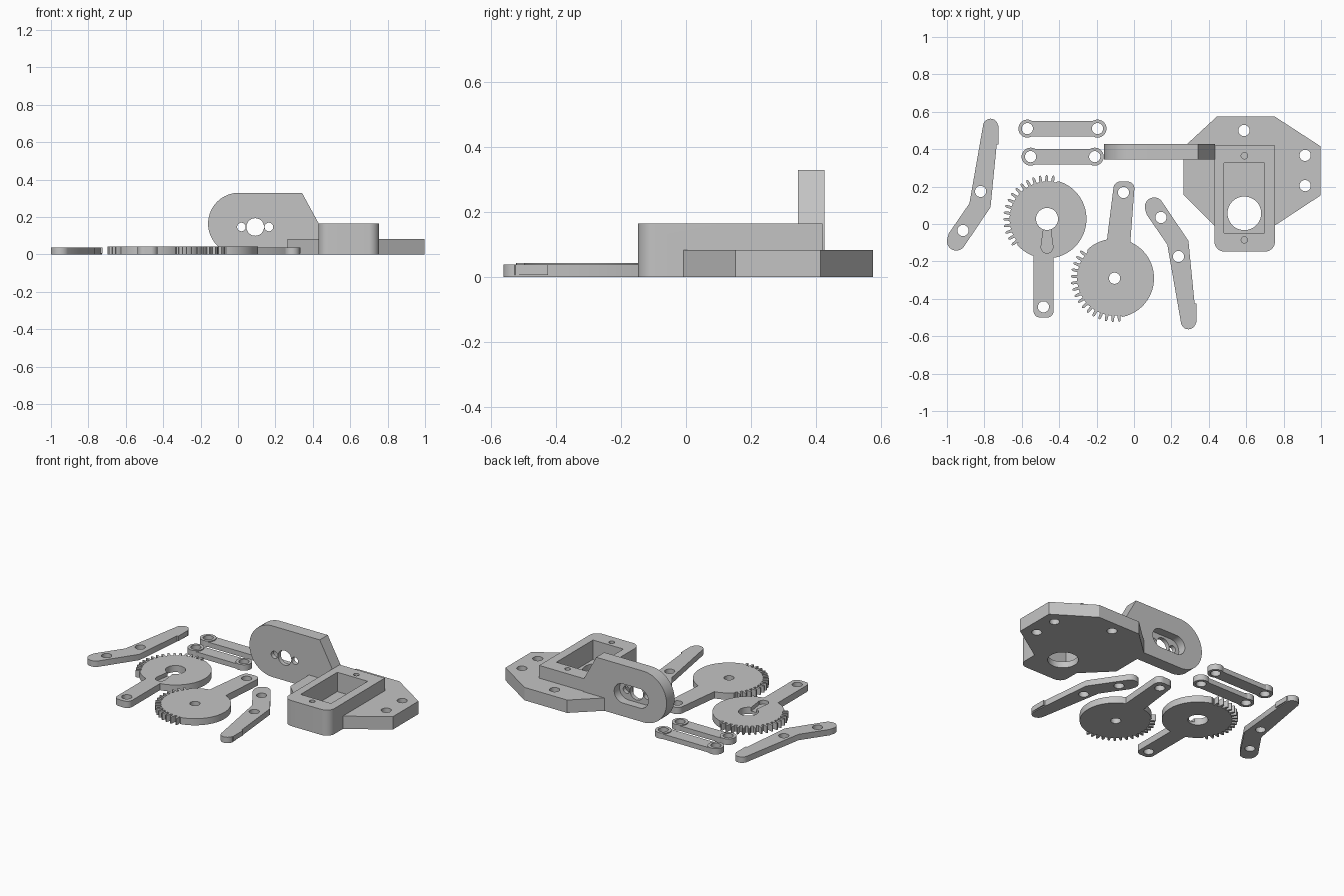
import bpy, bmesh, math
from mathutils import Matrix

if "Cube" in bpy.data.objects:
    bpy.data.objects.remove(bpy.data.objects["Cube"])

grey = bpy.data.materials.new("plain grey")
grey.diffuse_color = (0.55, 0.55, 0.55, 1)
grey.use_nodes = True
grey.node_tree.nodes["Principled BSDF"].inputs["Base Color"].default_value = grey.diffuse_color


def prism(name, pts, z0, z1):
    """Extrude an xy outline between two heights."""
    bm = bmesh.new()
    face = bm.faces.new([bm.verts.new((x, y, z0)) for x, y in pts])
    ext = bmesh.ops.extrude_face_region(bm, geom=[face])
    for v in ext["geom"]:
        if isinstance(v, bmesh.types.BMVert):
            v.co.z = z1
    bmesh.ops.recalc_face_normals(bm, faces=bm.faces)
    me = bpy.data.meshes.new(name)
    bm.to_mesh(me)
    bm.free()
    me.materials.append(grey)
    ob = bpy.data.objects.new(name, me)
    bpy.context.collection.objects.link(ob)
    return ob


def arc(cx, cy, r, a0, a1, n=12):
    return [(cx + r * math.cos(math.radians(a0 + (a1 - a0) * i / n)),
             cy + r * math.sin(math.radians(a0 + (a1 - a0) * i / n))) for i in range(n + 1)]


def circle(cx, cy, r, n=40):
    return arc(cx, cy, r, 0, 360, n)[:-1]


def rounded(x0, x1, y0, y1, low, high=0):
    """Rectangle with rounded low-y corners and optionally rounded high-y corners."""
    top = [(x1, y1), (x0, y1)] if not high else \
        arc(x1 - high, y1 - high, high, 0, 90) + arc(x0 + high, y1 - high, high, 90, 180)
    return arc(x0 + low, y0 + low, low, 180, 270) + arc(x1 - low, y0 + low, low, 270, 360) + top


def combine(ob, other, op):
    m = ob.modifiers.new("bool", "BOOLEAN")
    m.operation, m.object, m.solver = op, other, "EXACT"
    bpy.context.view_layer.objects.active = ob
    bpy.ops.object.modifier_apply(modifier=m.name)
    bpy.data.objects.remove(other)


def cut(ob, pts, z0=-0.1, z1=0.5):
    combine(ob, prism("cutter", pts, z0, z1), "DIFFERENCE")


def add(ob, pts, z0, z1):
    combine(ob, prism("addition", pts, z0, z1), "UNION")


def finish(ob):
    bpy.ops.object.select_all(action="DESELECT")
    ob.select_set(True)
    bpy.context.view_layer.objects.active = ob
    bpy.ops.object.shade_smooth_by_angle(angle=math.radians(30))


# Motor mount: faceted base plate with a raised servo box
mount = prism("motor_mount", [(0.445, 0.576), (0.75, 0.576), (0.998, 0.415), (0.998, 0.153),
                              (0.75, -0.01), (0.43, -0.01), (0.265, 0.155), (0.265, 0.41)], 0, 0.083)
add(mount, rounded(0.43, 0.754, -0.148, 0.421, 0.055), 0, 0.165)

# Upright bracket, drawn in x-z and stood up, with back pocket and shaft holes
bracket = prism("bracket", arc(0.005, 0.165, 0.165, 90, 270, 32) +
                [(0.432, 0), (0.432, 0.165), (0.342, 0.33)], -0.427, -0.345)
cut(bracket, arc(0.032, 0.147, 0.062, 90, 270, 20) + arc(0.152, 0.147, 0.062, -90, 90, 20), -0.5, -0.372)
for x, r in ((0.018, 0.023), (0.092, 0.047), (0.165, 0.023)):
    cut(bracket, circle(x, 0.147, r), -0.6, 0)
bracket.data.transform(Matrix.Rotation(math.pi / 2, 4, "X"))
combine(mount, bracket, "UNION")

# Mount pocket, shaft opening, bolt holes and blind screw holes
cut(mount, [(0.48, -0.047), (0.697, -0.047), (0.697, 0.327), (0.48, 0.327)], 0.04, 0.3)
cut(mount, circle(0.59, 0.057, 0.09, 48))
for x, y in ((0.588, 0.5), (0.915, 0.367), (0.915, 0.205)):
    cut(mount, circle(x, y, 0.03))
for y in (0.365, -0.085):
    cut(mount, circle(0.59, y, 0.017, 24), 0.06, 0.3)
finish(mount)

# Links: thin bars with ring ends
for name, xa, xb, y in (("upper_link", -0.57, -0.195, 0.51), ("lower_link", -0.553, -0.21, 0.36)):
    link = prism(name, [(xa, y - 0.041), (xb, y - 0.041), (xb, y + 0.041), (xa, y + 0.041)], 0, 0.032)
    for x in (xa, xb):
        add(link, circle(x, y, 0.048), 0, 0.038)
    for x in (xa, xb):
        cut(link, circle(x, y, 0.03))
    finish(link)


def gear_outline(cx, cy, start, teeth, pitch=9.0, root=0.2, tip=0.234, plain=0.211):
    """Disc with teeth over part of its rim."""
    pts = []
    for i in range(teeth):
        for f, r in ((0.0, root), (0.24, root), (0.3, tip - 0.008), (0.42, tip),
                     (0.58, tip), (0.7, tip - 0.008), (0.76, root)):
            a = math.radians(start + (i + f) * pitch)
            pts.append((cx + r * math.cos(a), cy + r * math.sin(a)))
    end = start + teeth * pitch
    return pts + arc(cx, cy, plain, end, start + 360, 56)[:-1]


# Driven gear with a straight arm and a keyed horn recess
T = 0.043
gx, gy = -0.465, 0.027
gear = prism("driving_gear", gear_outline(gx, gy, 77, 16), 0, T)
add(gear, rounded(-0.537, -0.43, -0.5, -0.1, 0.035), 0, T)
cut(gear, [(gx - 0.02, gy), (gx - 0.02, -0.035), (gx - 0.033, -0.13)] +
    arc(gx, -0.125, 0.031, 190, 350) + [(gx + 0.033, -0.13), (gx + 0.02, -0.035), (gx + 0.02, gy)], 0.018, 0.2)
cut(gear, circle(gx, gy, 0.059))
cut(gear, circle(-0.484, -0.443, 0.03))
finish(gear)

# Follower gear with a slightly tilted arm
hx, hy = -0.104, -0.29
gear = prism("follower_gear", gear_outline(hx, hy, 137, 16), 0, T)
add(gear, [(-0.155, -0.17), (-0.025, -0.17)] + arc(-0.035, 0.19, 0.037, -5, 90) +
    arc(-0.073, 0.19, 0.037, 90, 175), 0, T)
cut(gear, circle(hx, hy, 0.03))
cut(gear, circle(-0.056, 0.168, 0.03))
finish(gear)

# Fingers: bent arms with a gripping pad, the second one flipped front to back
for name, dx, s in (("left_finger", 0, 1), ("right_finger", 1.058, -1)):
    def place(pts):
        return [(x + dx, y * s) for x, y in pts]
    outline = arc(-0.767, 0.523, 0.04, 10, 170, 12) + [(-0.88, 0.11)] + \
        [(-0.99, -0.05)] + arc(-0.95, -0.092, 0.05, 165, 322, 14) + [(-0.767, 0.09), (-0.735, 0.415)]
    finger = prism(name, place(outline), 0, 0.038)
    add(finger, place([(-0.76, 0.425), (-0.724, 0.425), (-0.724, 0.525), (-0.735, 0.535), (-0.76, 0.535)]),
        0.006, 0.038)
    for x, y in ((-0.82, 0.174), (-0.914, -0.035)):
        cut(finger, circle(x + dx, y * s, 0.03))
    finish(finger)
